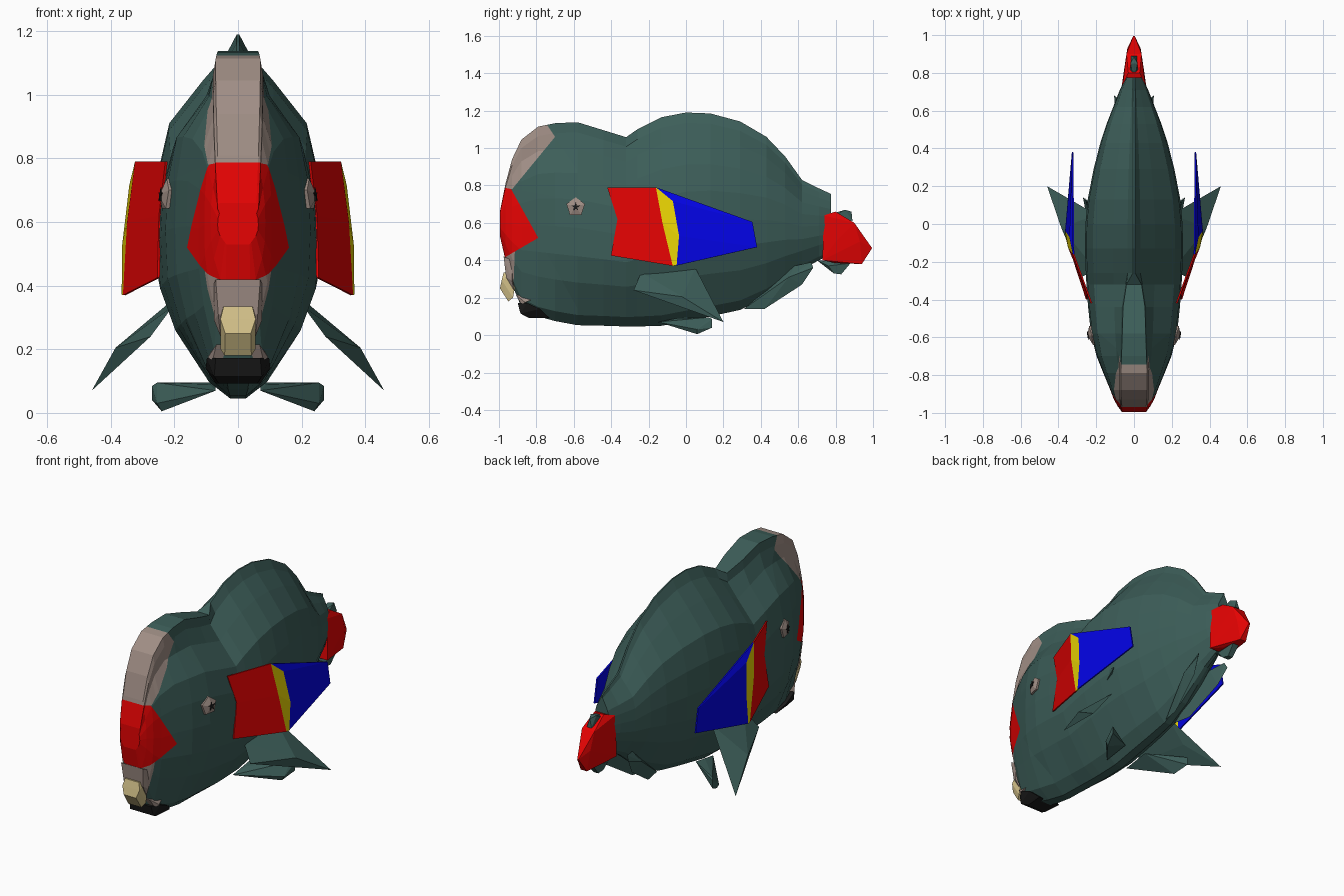
import bpy, bmesh, math

if "Cube" in bpy.data.objects:
    bpy.data.objects.remove(bpy.data.objects["Cube"])


def colour(name, r, g, b):
    m = bpy.data.materials.new(name)
    m.diffuse_color = (r, g, b, 1)
    m.use_nodes = True
    m.node_tree.nodes["Principled BSDF"].inputs["Base Color"].default_value = m.diffuse_color
    return m


GREEN = colour("sea green", .046, .112, .100)
RED = colour("red", .82, .001, .001)
YELLOW = colour("yellow", .84, .68, .001)
BLUE = colour("blue", .001, .001, .78)
GREY = colour("warm grey", .35, .27, .235)
CREAM = colour("cream", .65, .53, .25)
BLACK = colour("black", .010, .010, .010)


def finish(bm, name, mats, mirror=False, thick=0):
    bmesh.ops.recalc_face_normals(bm, faces=bm.faces)
    me = bpy.data.meshes.new(name)
    bm.to_mesh(me)
    bm.free()
    for m in mats:
        me.materials.append(m)
    ob = bpy.data.objects.new(name, me)
    bpy.context.collection.objects.link(ob)
    if thick:
        mod = ob.modifiers.new("thickness", 'SOLIDIFY')
        mod.thickness = thick
        mod.offset = 0
    if mirror:
        mod = ob.modifiers.new("mirror", 'MIRROR')
        mod.use_mirror_merge = False
    return ob


def plate(name, pts, faces, mats, index=None, thick=.012):
    bm = bmesh.new()
    vs = [bm.verts.new(p) for p in pts]
    for i, f in enumerate(faces):
        face = bm.faces.new([vs[k] for k in f])
        face.material_index = index[i] if index else 0
    return finish(bm, name, mats, True, thick)


def hull(name, pts, mat, paired=False):
    """Convex solid: symmetric about x = 0, or a separate mirrored pair."""
    bm = bmesh.new()
    for x, y, z in pts:
        bm.verts.new((x, y, z))
        if not paired and x:
            bm.verts.new((-x, y, z))
    bmesh.ops.convex_hull(bm, input=bm.verts)
    return finish(bm, name, [mat], paired)


# Body: rings along the length (y, bottom, top, half width, crest half width)
rings = [
    (-.995, .53, .66, .064, .058), (-.965, .40, .81, .086, .064),
    (-.93, .27, .94, .106, .068), (-.88, .15, 1.045, .125, .070),
    (-.79, .10, 1.115, .162, .070), (-.70, .075, 1.133, .198, .066),
    (-.58, .053, 1.138, .228, .062), (-.44, .050, 1.095, .243, .058),
    (-.32, .046, 1.058, .252, .040), (-.26, .046, 1.10, .255, .006),
    (-.13, .050, 1.165, .260, .004), (.0, .075, 1.19, .257, .004),
    (.13, .100, 1.185, .245, .004), (.29, .135, 1.142, .214, .004),
    (.43, .205, 1.06, .178, .004), (.53, .28, .955, .145, .004),
    (.62, .35, .83, .110, .004), (.71, .40, .785, .075, .004),
    (.775, .43, .755, .045, .004),
]
section = [(.05, .36), (.21, .78), (.34, .97), (.48, 1.0), (.62, .97), (.75, .84), (.87, .43), (.95, .13)]

bm = bmesh.new()
loops = []
for y, zb, zt, w, tw in rings:
    h = zt - zb
    # the blunt forehead needs fuller rings than the trunk
    full = max(0, min(1, (-.55 - y) / .4))
    half = [(w * .10 + full * .03, zb)]
    for t, k in section:
        k += (1 - k) * (.15 if t > .8 else .45) * full
        half.append((max(w * k, tw * 1.12) if t > .8 else w * k, zb + h * t))
    half.append((tw, zt))
    ring = half + [(-x, z) for x, z in reversed(half)]
    loops.append([bm.verts.new((x, y, z)) for x, z in ring])
n = len(loops[0])
for a, b in zip(loops, loops[1:]):
    for i in range(n):
        bm.faces.new((a[i], a[(i + 1) % n], b[(i + 1) % n], b[i]))
bm.faces.new(loops[0])
bm.faces.new(loops[-1])
bmesh.ops.recalc_face_normals(bm, faces=bm.faces)


def side(p, a, b):
    """Positive when p lies to the left of the line a-b in the y-z plane."""
    return (b[0] - a[0]) * (p.z - a[1]) - (b[1] - a[1]) * (p.y - a[0])


# Cut the face mask borders into the head
BROW = ((-.93, .78), (-.70, 1.06))
CROWN = ((-.70, 1.06), (-.75, 1.135))
CHEEK = ((-.79, .52), (-.94, .79))
CHIN = ((-.97, .415), (-.79, .52))
BAND = ((-1.1, .81), (-.9, .775))
NOSE = ((-.915, .45), (-.925, .2))
for a, b in (BROW, CROWN, CHEEK, CHIN, BAND, NOSE):
    faces = [f for f in bm.faces if f.calc_center_median().y < -.56]
    geom = faces + list({e for f in faces for e in f.edges}) + list({v for f in faces for v in f.verts})
    bmesh.ops.bisect_plane(bm, geom=geom, dist=1e-5, plane_co=(0, a[0], a[1]),
                           plane_no=(0, -(b[1] - a[1]), b[0] - a[0]))
for f in bm.faces:
    c = f.calc_center_median()
    if c.y > -.56:
        continue
    if side(c, *BAND) > 0 and side(c, *BROW) > 0 and side(c, *CROWN) > 0:
        f.material_index = 2
    elif side(c, *BAND) <= 0 and side(c, *CHEEK) > 0 and side(c, *CHIN) > 0:
        f.material_index = 1
    elif side(c, *CHIN) <= 0 and side(c, *NOSE) < 0 and c.z > .2:
        f.material_index = 2
finish(bm, "body", [GREEN, RED, GREY])

# Mouth
hull("upper_lip", [(.07, -.975, .42), (.078, -.93, .40), (.075, -.93, .29), (.062, -.962, .31),
                   (.055, -.92, .24)], GREY)
hull("upper_beak", [(.045, -.975, .335), (.055, -.985, .295), (.04, -.995, .25), (.042, -.95, .18),
                    (.055, -.925, .20), (.052, -.90, .33)], CREAM)
hull("lower_lip", [(.068, -.91, .215), (.095, -.86, .175), (.080, -.80, .20), (.08, -.88, .165)], GREY)
hull("lower_jaw", [(.07, -.90, .172), (.098, -.85, .172), (.102, -.78, .14), (.07, -.73, .092),
                   (.06, -.84, .092), (.075, -.885, .115)], BLACK)


# Eyes: low five-sided cones lying on the cheek, with dark star pupils
def eye_point(r, a, lift):
    dy, dz = r * math.cos(a), r * math.sin(a)
    return (.226 + .2 * dy - .1 * dz + lift, -.59 + dy, .685 + dz)


spokes = [math.pi / 2 + i * math.tau / 10 for i in range(10)]
hull("eye", [eye_point(.052, a, d) for a in spokes[::2] for d in (-.03, .003)]
     + [eye_point(.016, a, .016) for a in spokes[::2]], GREY, paired=True)
plate("pupil", [eye_point(.009 if i % 2 else .024, a, .018) for i, a in enumerate(spokes)],
      [range(10)], [BLACK], thick=.004)

# Side fins in three colour bands
plate("banded_side_fin",
      [(.225, -.42, .79), (.245, -.365, .62), (.25, -.40, .425),
       (.32, -.16, .79), (.345, -.125, .60), (.358, -.07, .37),
       (.338, -.07, .715), (.36, -.037, .53), (.362, -.05, .372),
       (.325, .355, .605), (.325, .38, .47)],
      [(0, 1, 4, 3), (1, 2, 5, 4), (3, 4, 7, 6), (4, 5, 8, 7),
       (3, 6, 9), (6, 7, 10, 9), (7, 8, 10)],
      [RED, YELLOW, BLUE], [0, 0, 1, 1, 2, 2, 2], thick=.008)

# Lower paired fins
hull("pectoral_fin", [(.205, -.24, .335), (.275, -.28, .24), (.20, .05, .36), (.31, .055, .22),
                      (.46, .20, .07), (.385, -.02, .205), (.28, .0, .26)], GREEN, paired=True)
hull("belly_fin", [(.07, -.15, .07), (.07, .01, .095), (.09, -.05, .09), (.255, .12, .095),
                   (.27, .14, .085), (.27, .14, .04), (.24, .06, .005), (.255, .06, .03)],
     GREEN, paired=True)
hull("rear_belly_fin", [(.03, .31, .14), (.05, .42, .14), (.085, .62, .27), (.105, .68, .36),
                        (.09, .67, .39), (.06, .58, .37), (.10, .55, .31)], GREEN, paired=True)
# Small spines behind the side fins
hull("side_spine", [(.22, .0, .50), (.22, .06, .44), (.26, .14, .47), (.23, .02, .42)],
     GREEN, paired=True)

# Tail
hull("tail", [(.06, .735, .64), (.065, .73, .40), (.03, .80, .66), (.040, .90, .60),
              (.055, .80, .50), (.035, .93, .50), (.004, .995, .465), (.02, .94, .38),
              (.03, .80, .385)], RED)
hull("tail_upper_lobe", [(0, .75, .64), (.022, .80, .64), (.018, .85, .67), (0, .885, .66),
                         (.015, .89, .61)], GREEN)
hull("tail_lower_lobe", [(0, .70, .40), (.03, .76, .37), (.02, .79, .33), (.015, .83, .325),
                         (.02, .88, .385)], GREEN)
